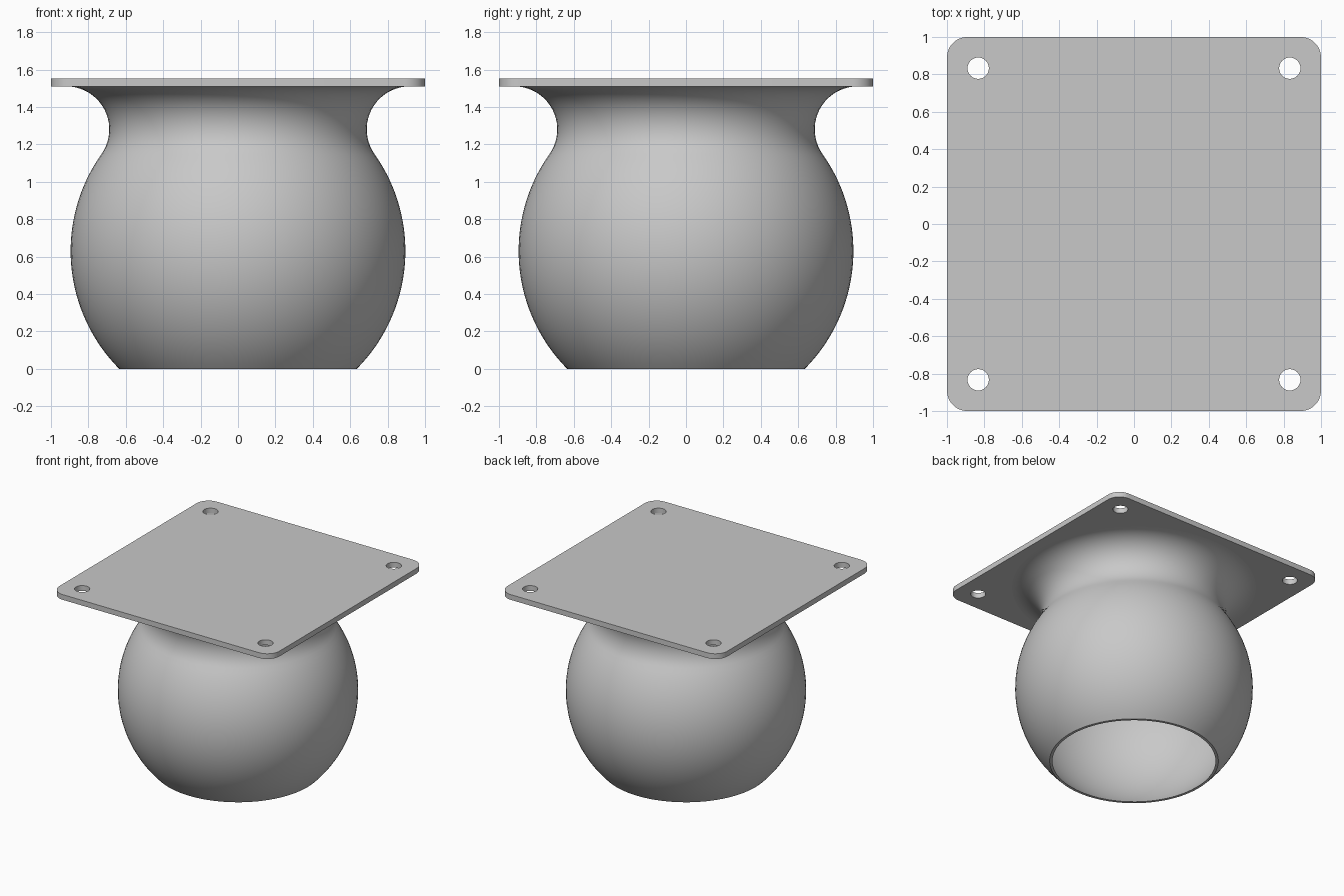
import bpy, bmesh
from math import sin, cos, asin, atan2, pi, sqrt, tau
from mathutils import Vector

if "Cube" in bpy.data.objects:
    bpy.data.objects.remove(bpy.data.objects["Cube"])

# Main dimensions
BALL_Z, OUTER_R, INNER_R = 0.63, 0.895, 0.88
PLATE_Z, PLATE_TOP = 1.51, 1.553
FILLET_R = 0.23
HOLE_POS, HOLE_R, CORNER_R = 0.833, 0.057, 0.11

grey = bpy.data.materials.new("plain grey")
grey.use_nodes = True
colour = (0.58, 0.58, 0.58, 1)
grey.diffuse_color = colour
grey.node_tree.nodes["Principled BSDF"].inputs["Base Color"].default_value = colour


def arc(cx, cy, r, start, end, steps):
    """Points along a circular arc, both ends included."""
    angles = [start + (end - start) * i / steps for i in range(steps + 1)]
    return [(cx + r * cos(a), cy + r * sin(a)) for a in angles]


def finish(obj):
    """Weld and orient the mesh, then shade and colour it."""
    bm = bmesh.new()
    bm.from_mesh(obj.data)
    bmesh.ops.remove_doubles(bm, verts=bm.verts, dist=0.0001)
    bmesh.ops.recalc_face_normals(bm, faces=bm.faces)
    bm.to_mesh(obj.data)
    bm.free()
    obj.data.materials.clear()
    obj.data.materials.append(grey)
    bpy.ops.object.select_all(action='DESELECT')
    obj.select_set(True)
    bpy.context.view_layer.objects.active = obj
    bpy.ops.object.shade_smooth_by_angle(angle=pi / 6)


# Socket: thin spherical shell, open below, flaring into the plate
fillet_z = PLATE_Z - FILLET_R
rise = fillet_z - BALL_Z
fillet_x = sqrt((OUTER_R + FILLET_R) ** 2 - rise ** 2)
join = atan2(rise, fillet_x)
profile = arc(0, BALL_Z, INNER_R, pi / 2, -asin(BALL_Z / INNER_R), 40)
profile += arc(0, BALL_Z, OUTER_R, -asin(BALL_Z / OUTER_R), join, 32)
profile += arc(fillet_x, fillet_z, FILLET_R, pi + join, pi / 2, 20)[1:]
profile.append((0, (PLATE_Z + PLATE_TOP) / 2))

bm = bmesh.new()
verts = [bm.verts.new((x, 0, z)) for x, z in profile]
edges = [bm.edges.new(pair) for pair in zip(verts, verts[1:])]
bmesh.ops.spin(bm, geom=verts + edges, cent=(0, 0, 0), axis=(0, 0, 1),
               angle=tau, steps=96)
mesh = bpy.data.meshes.new("ball_socket")
bm.to_mesh(mesh)
bm.free()
socket = bpy.data.objects.new("ball_socket", mesh)
bpy.context.collection.objects.link(socket)
finish(socket)

# Mounting plate: rounded square with four bolt holes
curve = bpy.data.curves.new("mounting_plate", 'CURVE')
curve.dimensions = '2D'
curve.fill_mode = 'BOTH'
curve.extrude = (PLATE_TOP - PLATE_Z) / 2


def add_loop(points):
    spline = curve.splines.new('POLY')
    spline.points.add(len(points) - 1)
    for point, (x, y) in zip(spline.points, points):
        point.co = (x, y, 0, 1)
    spline.use_cyclic_u = True


outline = []
for i in range(4):
    a = i * pi / 2
    centre = Vector((cos(a + pi / 4), sin(a + pi / 4))) * sqrt(2)
    outline += arc(*(centre * (1 - CORNER_R)), CORNER_R, a, a + pi / 2, 12)
    add_loop(arc(*(centre * HOLE_POS), HOLE_R, 0, tau, 32)[:-1])
add_loop(outline)

plate = bpy.data.objects.new("mounting_plate", curve)
plate.location.z = (PLATE_Z + PLATE_TOP) / 2
bpy.context.collection.objects.link(plate)
bpy.ops.object.select_all(action='DESELECT')
plate.select_set(True)
bpy.context.view_layer.objects.active = plate
bpy.ops.object.convert(target='MESH')
finish(bpy.context.view_layer.objects.active)
